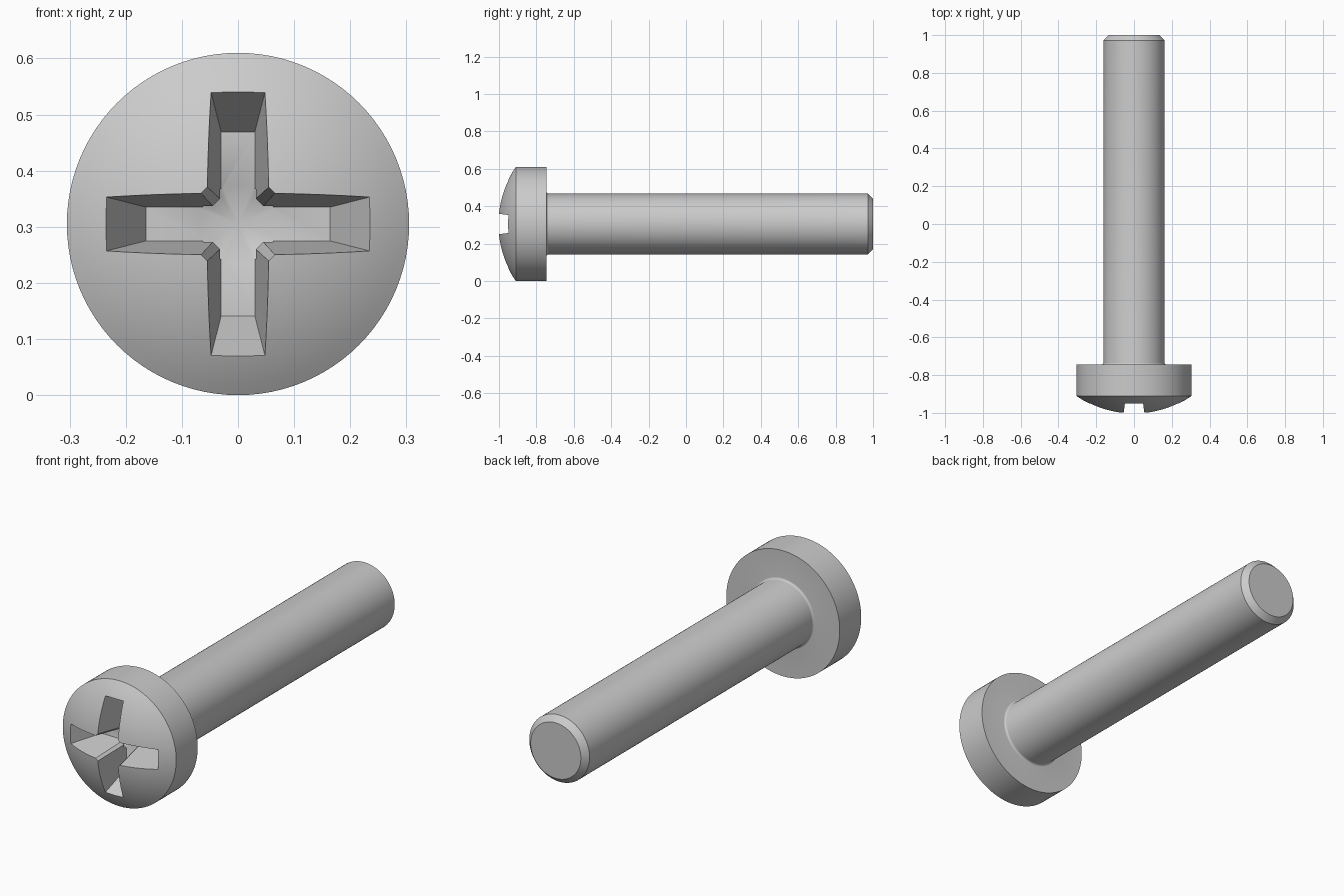
import bpy, bmesh
from math import sin, cos, asin, pi, radians, tau
from mathutils import Vector, Matrix

if "Cube" in bpy.data.objects:
    bpy.data.objects.remove(bpy.data.objects["Cube"])

CZ = 0.305  # height of the screw axis


def finish(bm, name):
    bmesh.ops.remove_doubles(bm, verts=bm.verts, dist=1e-5)
    bmesh.ops.recalc_face_normals(bm, faces=bm.faces)
    bmesh.ops.translate(bm, verts=bm.verts, vec=(0, 0, CZ))
    me = bpy.data.meshes.new(name)
    bm.to_mesh(me)
    bm.free()
    ob = bpy.data.objects.new(name, me)
    bpy.context.collection.objects.link(ob)
    return ob


def lathe(name, profile, steps):
    """Spin (radius, y) points around the y axis."""
    bm = bmesh.new()
    vs = [bm.verts.new((r, y, 0)) for r, y in profile]
    es = [bm.edges.new(p) for p in zip(vs, vs[1:])]
    bmesh.ops.spin(bm, geom=vs + es, cent=(0, 0, 0), axis=(0, 1, 0),
                   angle=tau, steps=steps)
    return finish(bm, name)


# Screw body: domed head, fillet under the head, shank, chamfered tip
R, DOME_Y = 0.534, -0.4717
a = asin(0.305 / R)
profile = [(R * sin(a * i / 14), DOME_Y - R * cos(a * i / 14)) for i in range(15)]
profile.append((0.305, -0.745))
f = 0.01
for i in range(7):
    t = pi / 2 * i / 6
    profile.append((0.162 + f - f * sin(t), -0.745 + f - f * cos(t)))
profile += [(0.162, 0.972), (0.135, 1.0), (0, 1.0)]
screw = lathe("screw", profile, 96)


# Cross recess: tapered cross with chamfered inner corners
def cross_ring(bm, y, end, half, inner):
    arm = [(end, -half), (end, half), (inner, half), (half, inner)]
    ring = []
    for k in range(4):
        rot = Matrix.Rotation(k * pi / 2, 2)
        for p in arm:
            q = rot @ Vector(p)
            ring.append(bm.verts.new((q.x, y, q.y)))
    return ring


bm = bmesh.new()
top = cross_ring(bm, -1.05, 0.287, 0.0615, 0.072)
floor = cross_ring(bm, -0.815, 0.164, 0.030, 0.043)
bm.faces.new(top)
bm.faces.new(floor)
for i in range(16):
    j = (i + 1) % 16
    bm.faces.new((top[i], top[j], floor[j], floor[i]))
cross_cutter = finish(bm, "cross_cutter")

# Conical pit at the centre of the recess
pit_cutter = lathe("pit_cutter", [(0, -0.83), (0.07, -0.83), (0.07, -0.815), (0, -0.778)], 48)

bpy.context.view_layer.objects.active = screw
screw.select_set(True)
for cutter in (cross_cutter, pit_cutter):
    mod = screw.modifiers.new("cut", 'BOOLEAN')
    mod.operation = 'DIFFERENCE'
    mod.solver = 'EXACT'
    mod.object = cutter
    bpy.ops.object.modifier_apply(modifier=mod.name)
    bpy.data.objects.remove(cutter)

bpy.ops.object.shade_smooth_by_angle(angle=radians(30))
